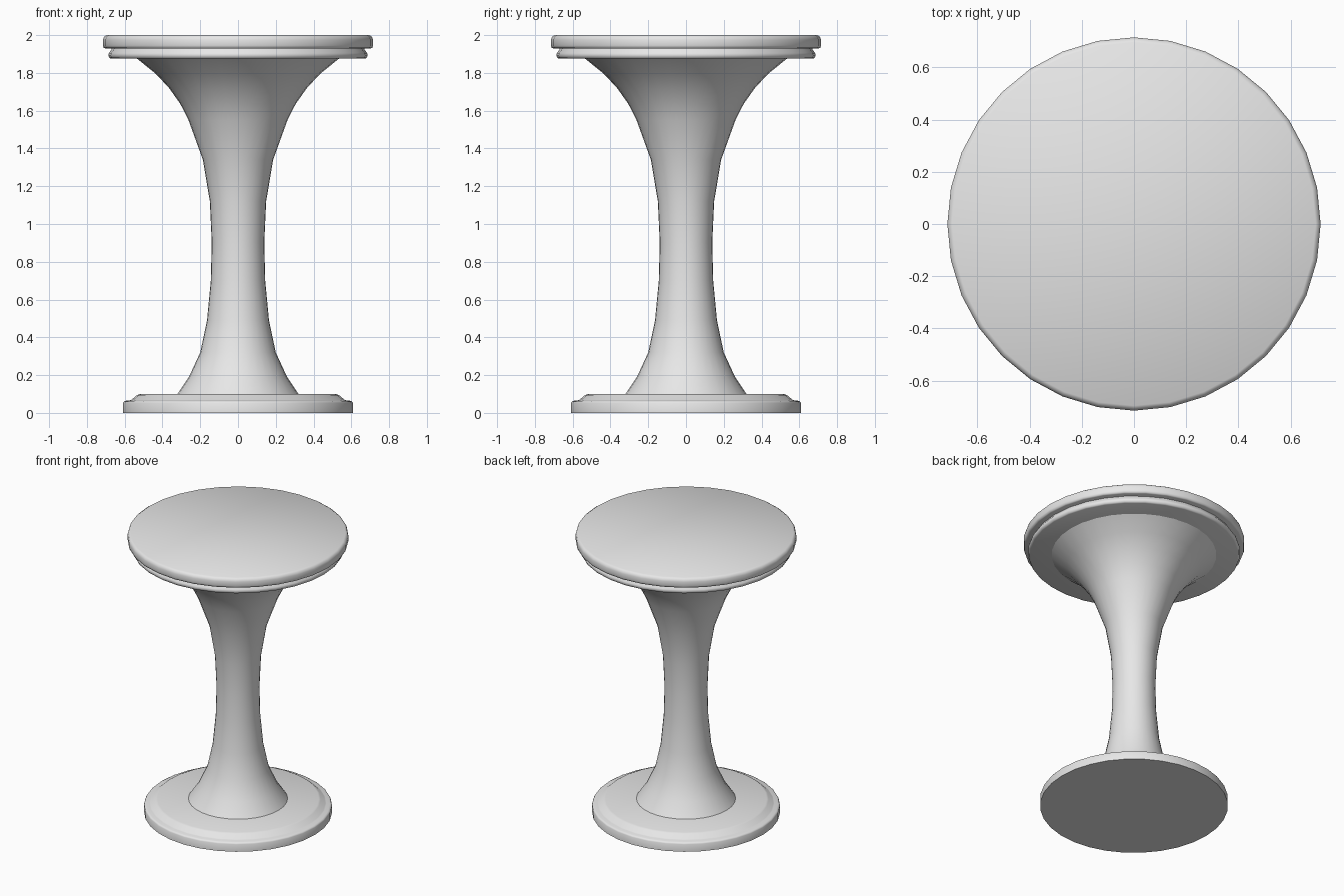
import bpy, bmesh, math

if "Cube" in bpy.data.objects:
    bpy.data.objects.remove(bpy.data.objects["Cube"])

SIDES = 32
grey = bpy.data.materials.new("plain grey")
grey.diffuse_color = (0.8, 0.8, 0.8, 1)
grey.use_nodes = True
grey.node_tree.nodes["Principled BSDF"].inputs["Base Color"].default_value = grey.diffuse_color


def lathe(name, profile, caps=True, angle=35):
    """Spin a (radius, height) profile round the z axis."""
    bm = bmesh.new()
    rings = []
    for r, z in profile:
        rings.append([bm.verts.new((r * math.cos(2 * math.pi * i / SIDES),
                                    r * math.sin(2 * math.pi * i / SIDES), z))
                      for i in range(SIDES)])
    for low, high in zip(rings, rings[1:]):
        for i in range(SIDES):
            j = (i + 1) % SIDES
            bm.faces.new((low[i], low[j], high[j], high[i]))
    if caps:
        bm.faces.new(rings[0][::-1])
        bm.faces.new(rings[-1])
    mesh = bpy.data.meshes.new(name)
    bm.to_mesh(mesh)
    bm.free()
    mesh.materials.append(grey)
    obj = bpy.data.objects.new(name, mesh)
    bpy.context.collection.objects.link(obj)
    bpy.ops.object.select_all(action='DESELECT')
    obj.select_set(True)
    bpy.context.view_layer.objects.active = obj
    bpy.ops.object.shade_smooth_by_angle(angle=math.radians(angle))
    return obj


# Round foot with a stepped, bevelled rim
lathe("base", [(0.608, 0), (0.608, 0.053), (0.604, 0.06), (0.595, 0.064),
               (0.573, 0.066), (0.565, 0.069), (0.535, 0.094), (0.522, 0.099)], angle=50)

# Flared trumpet-shaped pedestal
lathe("stem", [(0.322, 0.098), (0.26, 0.19), (0.2, 0.32), (0.164, 0.49),
               (0.144, 0.70), (0.139, 0.90), (0.149, 1.12), (0.186, 1.34),
               (0.262, 1.55), (0.305, 1.635), (0.365, 1.72), (0.435, 1.795),
               (0.535, 1.876)], caps=False, angle=60)

# Thin rounded ring under the top
lathe("seat_ring", [(0.672, 1.875), (0.681, 1.879), (0.687, 1.893),
                    (0.684, 1.905), (0.672, 1.92), (0.668, 1.93)], angle=50)

# Top disc with softened edges
lathe("seat_top", [(0.702, 1.929), (0.711, 1.933), (0.715, 1.945),
                   (0.715, 1.975), (0.710, 1.991), (0.696, 2.0)], angle=50)
